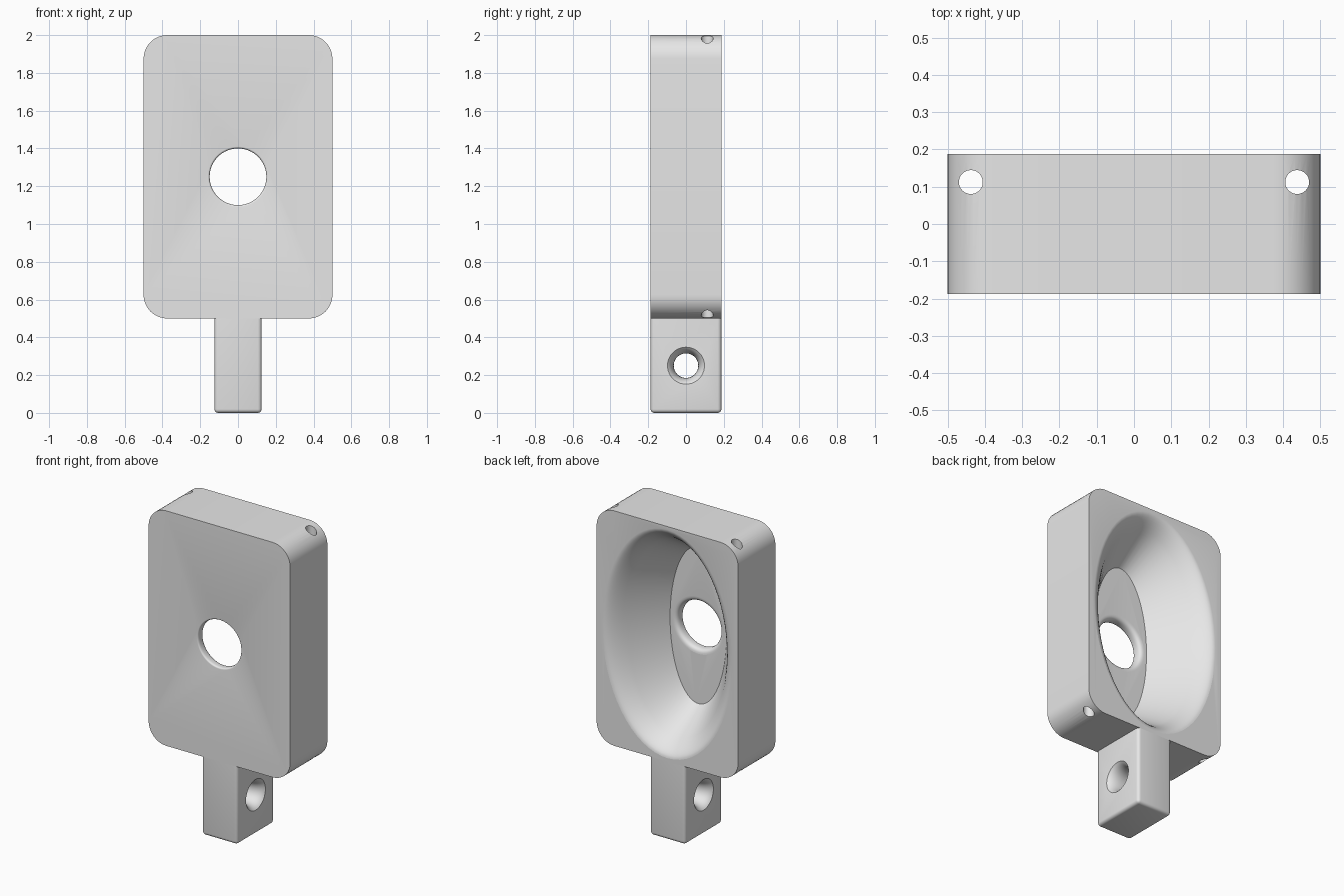
import bpy, bmesh, math
from mathutils import Matrix

if "Cube" in bpy.data.objects:
    bpy.data.objects.remove(bpy.data.objects["Cube"], do_unlink=True)

grey = bpy.data.materials.new("plain grey")
grey.use_nodes = True
grey.diffuse_color = (0.8, 0.8, 0.8, 1)
grey.node_tree.nodes["Principled BSDF"].inputs["Base Color"].default_value = (0.8, 0.8, 0.8, 1)

HALF = 0.1875        # half the thickness
MID = 1.25           # height of the plate centre
FLOOR = -0.125       # depth of the dish floor


def make(name, bm):
    bmesh.ops.recalc_face_normals(bm, faces=bm.faces)
    mesh = bpy.data.meshes.new(name)
    bm.to_mesh(mesh)
    bm.free()
    mesh.materials.append(grey)
    obj = bpy.data.objects.new(name, mesh)
    bpy.context.collection.objects.link(obj)
    return obj


def box(size, centre):
    bm = bmesh.new()
    bmesh.ops.create_cube(bm, size=1)
    bmesh.ops.scale(bm, vec=size, verts=bm.verts)
    bmesh.ops.translate(bm, vec=centre, verts=bm.verts)
    return bm


def curve(p0, p1, p2, steps=8):
    """Points along a quadratic fillet."""
    ts = [i / steps for i in range(steps + 1)]
    return [tuple((1 - t) ** 2 * a + 2 * t * (1 - t) * b + t * t * c
                  for a, b, c in zip(p0, p1, p2)) for t in ts]


def loft(name, rings, matrix, sides=64):
    """Closed solid through elliptical rings (height, rx, ry) along local z."""
    bm = bmesh.new()
    loops = []
    for h, rx, ry in rings:
        angles = [math.tau * i / sides for i in range(sides)]
        loops.append([bm.verts.new((rx * math.cos(a), ry * math.sin(a), h)) for a in angles])
    for low, high in zip(loops, loops[1:]):
        for i in range(sides):
            j = (i + 1) % sides
            bm.faces.new((low[i], low[j], high[j], high[i]))
    bm.faces.new(loops[0][::-1])
    bm.faces.new(loops[-1])
    bm.transform(matrix)
    return make(name, bm)


def cut(target, cutter):
    cutter.hide_render = True
    mod = target.modifiers.new("cut", "BOOLEAN")
    mod.operation, mod.solver, mod.object = "DIFFERENCE", "EXACT", cutter
    bpy.context.view_layer.objects.active = target
    bpy.ops.object.modifier_apply(modifier=mod.name)
    bpy.data.objects.remove(cutter, do_unlink=True)


def smooth(obj):
    bpy.ops.object.select_all(action="DESELECT")
    obj.select_set(True)
    bpy.context.view_layer.objects.active = obj
    bpy.ops.object.shade_smooth_by_angle(angle=math.radians(30))


# Plate with rounded corners
bm = box((1, 2 * HALF, 1.5), (0, 0, MID))
corners = [e for e in bm.edges if abs(e.verts[0].co.y - e.verts[1].co.y) > 0.1]
bmesh.ops.bevel(bm, geom=corners, offset=0.125, segments=10, profile=0.5, affect="EDGES")
plate = make("plate", bm)

# Oval dish in the back, with a rounded lip
along_y = Matrix.Translation((0, 0, MID)) @ Matrix.Rotation(-math.pi / 2, 4, "X")
wall = [(FLOOR, 0)] + curve((0.087, 0.15), (HALF, 0.22), (HALF, 0.26)) + [(0.3, 0.26)]
cut(plate, loft("dish_cutter", [(y, 0.2 + d, 0.5 + 0.88 * d) for y, d in wall], along_y))

# Round centre hole, flared at both ends
flare = [(-0.3, 0.16)] + curve((-HALF, 0.16), (-HALF, 0.15), (-0.17, 0.15), 5)
flare += curve((-0.16, 0.15), (FLOOR, 0.15), (FLOOR, 0.182), 6) + [(-0.05, 0.182)]
cut(plate, loft("hole_cutter", [(y, r, r) for y, r in flare], along_y))

# Two upright pin holes near the back corners
for side in (-1, 1):
    pin = Matrix.Translation((side * 0.4375, 0.1125, 0))
    cut(plate, loft("pin_cutter", [(0.3, 0.032, 0.032), (2.2, 0.032, 0.032)], pin, 32))
smooth(plate)

# Tab below, with softened edges except where it meets the plate
bm = box((0.25, 2 * HALF, 0.5), (0, 0, 0.25))
edges = [e for e in bm.edges if min(v.co.z for v in e.verts) < 0.1]
bmesh.ops.bevel(bm, geom=edges, offset=0.02, segments=4, profile=0.5, affect="EDGES")
tab = make("tab", bm)

# Cross hole through the tab, narrowest in the middle
half = curve((0.125, 0.098), (0.1, 0.065), (0.03, 0.065))
waist = [(0.2, 0.098)] + half
waist += [(-x, r) for x, r in reversed(waist)]
along_x = Matrix.Translation((0, 0, 0.25)) @ Matrix.Rotation(math.pi / 2, 4, "Y")
cut(tab, loft("cross_hole_cutter", [(x, r, r) for x, r in waist], along_x, 40))
smooth(tab)
